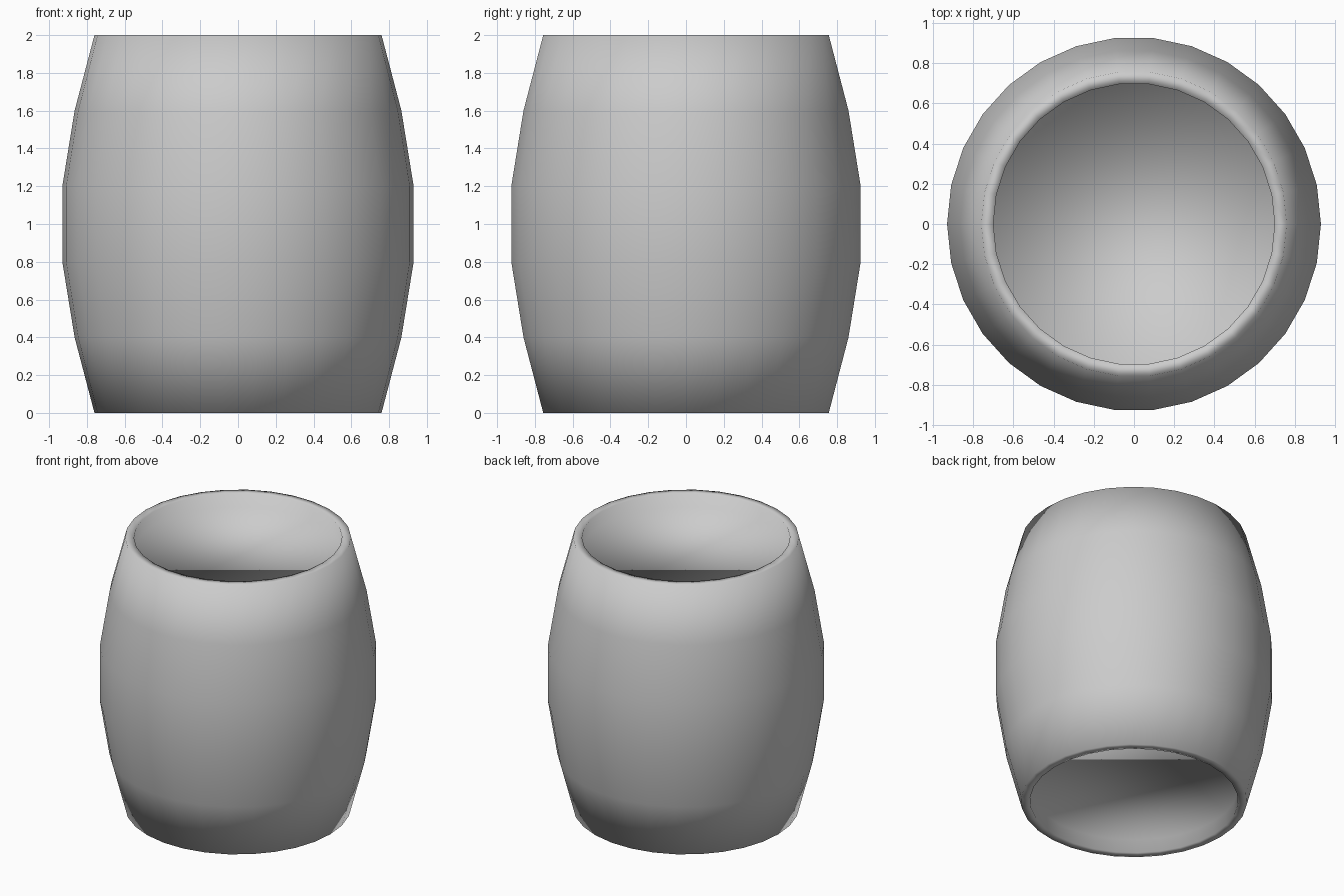
import bpy, bmesh
from math import cos, sin, tau

if "Cube" in bpy.data.objects:
    bpy.data.objects.remove(bpy.data.objects["Cube"])

SIDES = 30
RECESS = 0.1
# barrel profile (radius, height): bottom recess, rim, bulging wall, top rim, top recess
PROFILE = [(0.70, RECESS), (0.70, 0), (0.76, 0), (0.865, 0.4), (0.93, 0.8),
           (0.93, 1.2), (0.865, 1.6), (0.76, 2), (0.70, 2), (0.70, 2 - RECESS)]

bm = bmesh.new()
rings = [[bm.verts.new((r * cos(tau * i / SIDES), r * sin(tau * i / SIDES), z))
          for i in range(SIDES)] for r, z in PROFILE]

# wall and rims
for low, high in zip(rings, rings[1:]):
    for i in range(SIDES):
        j = (i + 1) % SIDES
        bm.faces.new((low[i], low[j], high[j], high[i]))

# recessed round ends
bm.faces.new(rings[0][::-1])
bm.faces.new(rings[-1])

for f in bm.faces:
    f.smooth = True
mesh = bpy.data.meshes.new("barrel")
bm.to_mesh(mesh)
bm.free()
bpy.context.collection.objects.link(bpy.data.objects.new("barrel", mesh))
